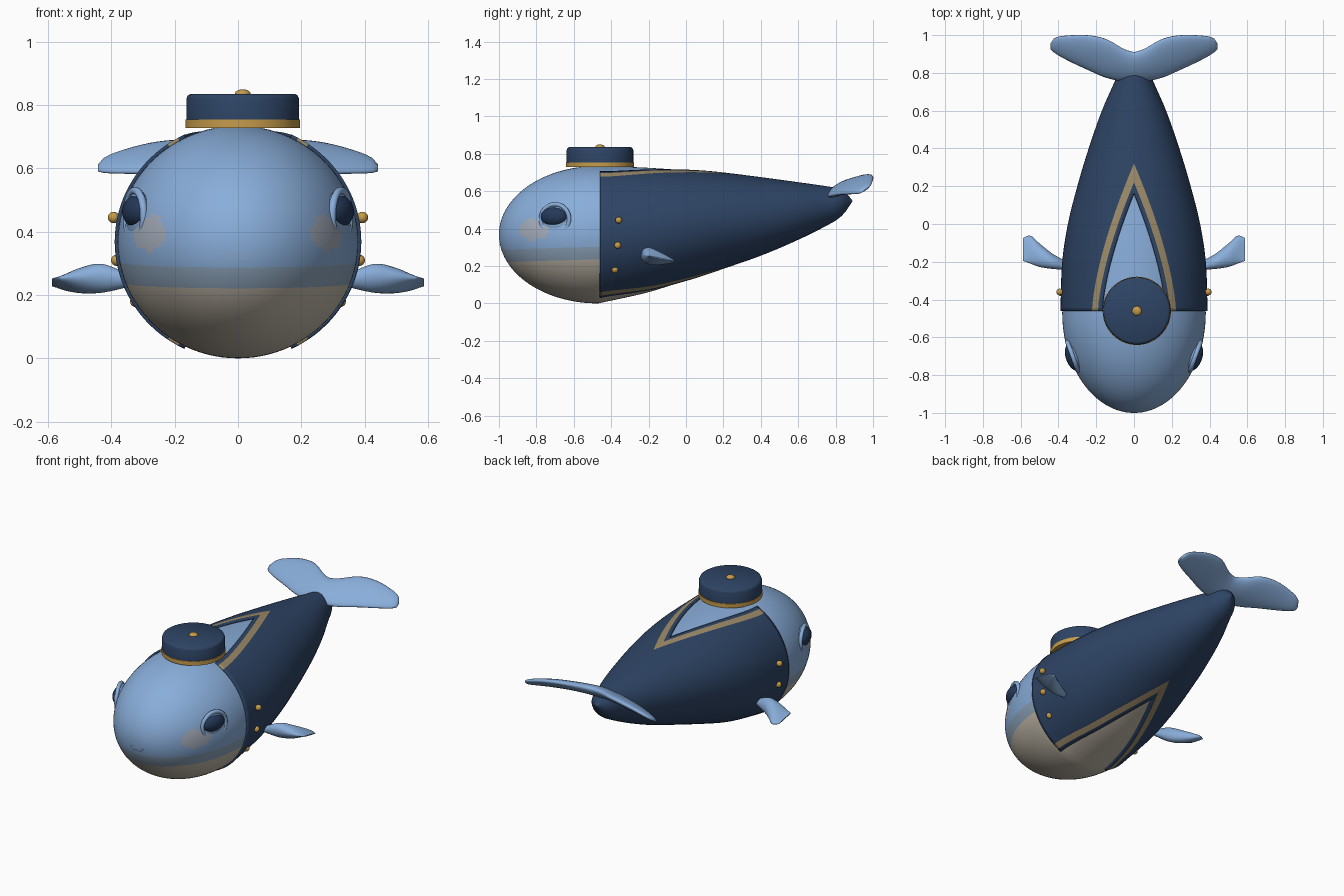
import bpy, bmesh
from math import sin, cos, asin, pi, sqrt, radians
from mathutils import Vector

cube = bpy.data.objects.get("Cube")
if cube:
    bpy.data.objects.remove(cube, do_unlink=True)


def material(name, rgb):
    m = bpy.data.materials.new(name)
    m.use_nodes = True
    m.diffuse_color = (*rgb, 1)
    m.node_tree.nodes["Principled BSDF"].inputs["Base Color"].default_value = (*rgb, 1)
    return m


BLUE = material("sky_blue", (.25, .42, .70))
BAND = material("grey_blue", (.26, .36, .48))
CREAM = material("cream", (.52, .47, .39))
BLUSH = material("blush", (.38, .42, .50))
NAVY = material("navy", (.027, .058, .13))
STRIPE = material("tan", (.34, .26, .14))
GOLD = material("gold", (.56, .33, .07))
EYE = material("eye_navy", (.018, .04, .10))


def finish(name, bm, mats, angle=40):
    bmesh.ops.recalc_face_normals(bm, faces=bm.faces)
    me = bpy.data.meshes.new(name)
    bm.to_mesh(me)
    bm.free()
    for m in mats:
        me.materials.append(m)
    ob = bpy.data.objects.new(name, me)
    bpy.context.collection.objects.link(ob)
    bpy.ops.object.select_all(action='DESELECT')
    ob.select_set(True)
    bpy.context.view_layer.objects.active = ob
    bpy.ops.object.shade_smooth_by_angle(angle=radians(angle))
    return ob


def interp(table, t):
    """Smooth curve through the rows of a table, keyed by the first column."""
    n = len(table)
    i = max(k for k in range(n - 1) if k == 0 or table[k][0] <= t)
    a, b = table[i], table[i + 1]
    p, q = table[max(i - 1, 0)], table[min(i + 2, n - 1)]
    h = b[0] - a[0]
    u = min(max((t - a[0]) / h, 0), 1)
    out = []
    for c in range(1, len(a)):
        ma = (b[c] - p[c]) / (b[0] - p[0]) * h
        mb = (q[c] - a[c]) / (q[0] - a[0]) * h
        out.append((2*u**3 - 3*u**2 + 1) * a[c] + (u**3 - 2*u**2 + u) * ma
                   + (3*u**2 - 2*u**3) * b[c] + (u**3 - u**2) * mb)
    return out


def skin(bm, rings, closed=True, caps=True):
    """Bridge rings of points; returns the faces with their column numbers."""
    rows = [[bm.verts.new(p) for p in r] for r in rings]
    n = len(rows[0])
    made = []
    for r, s in zip(rows, rows[1:]):
        for j in range(n if closed else n - 1):
            k = (j + 1) % n
            made.append((bm.faces.new((r[j], r[k], s[k], s[j])), j))
    if caps:
        bm.faces.new(rows[0])
        bm.faces.new(rows[-1])
    return made


# Body shape: y, half width, top, bottom
WIDEST, HEAD = -.47, .53
HULL = [(-.47, .38, .735, 0), (-.2, .37, .725, .06), (0, .34, .71, .125),
        (.2, .29, .69, .195), (.4, .23, .665, .265), (.6, .16, .638, .35),
        (.76, .09, .615, .43), (.84, .058, .60, .48), (.89, .002, .55, .546)]


def section(y):
    if y < WIDEST:
        s = sqrt(max(0, 1 - ((y - WIDEST) / HEAD) ** 2))
        return .38 * s, .3675, .3675 * s
    w, top, bottom = interp(HULL, y)
    return w, (top + bottom) / 2, (top - bottom) / 2


def hull_point(y, angle, grow=0):
    w, zc, h = section(y)
    return Vector(((w + grow) * sin(angle), y, zc + (h + grow) * cos(angle)))


# Body, with the belly colours split by two near-level cuts
bm = bmesh.new()
ys = [WIDEST - HEAD * cos(pi / 2 * i / 36) for i in range(1, 36)]
ys += [WIDEST + 1.17 * i / 36 for i in range(37)]
body_faces = skin(bm, [[hull_point(y, 2 * pi * j / 96) for j in range(96)] for y in ys])
tilt = Vector((0, -.03, 1))
cuts = [Vector((0, -1, z)) for z in (.22, .287)]
for co in cuts:
    bmesh.ops.bisect_plane(bm, geom=bm.verts[:] + bm.edges[:] + bm.faces[:],
                           plane_co=co, plane_no=tilt)
for f in bm.faces:
    c = f.calc_center_median()
    f.material_index = 2 - sum((c - co).dot(tilt) > 0 for co in cuts)
    cheek = Vector((abs(c.x) - .29, c.y + .82, (c.z - .395) * 1.6))
    if f.material_index == 0 and cheek.length < .09:
        f.material_index = 3
finish("body", bm, [BLUE, BAND, CREAM, BLUSH])

# Jacket, open in a pointed arch above and below, with a trim along each arch
FRONT = -.46
ARCHES = [(.17, .16), (.19, .22), (.222, .32)]


def arch_angle(y, arch):
    width, apex = arch
    t = min(1, (y - FRONT) / (apex - FRONT))
    return asin(width * (1 - t ** 1.5) / (section(y)[0] + .01))


ys = sorted([FRONT + (.89 - FRONT) * i / 70 for i in range(71)] + [a[1] for a in ARCHES])
bm = bmesh.new()
for side in (1, -1):
    rings = []
    for y in ys:
        edge = [arch_angle(y, a) for a in ARCHES]
        span = [edge[2] + (pi - 2 * edge[2]) * k / 32 for k in range(33)]
        angles = edge[:2] + span + [pi - edge[1], pi - edge[0]]
        grow = .01 * min(1, (.89 - y) * 10)
        rings.append([hull_point(y, side * a, grow) for a in angles])
    for f, col in skin(bm, rings, closed=False, caps=False):
        f.material_index = int(col in (1, len(rings[0]) - 3))
bmesh.ops.remove_doubles(bm, verts=bm.verts, dist=.0002)
jacket = finish("jacket", bm, [NAVY, STRIPE])
thick = jacket.modifiers.new("cloth", 'SOLIDIFY')
thick.thickness = .012
thick.offset = -1

# Tail fluke: x, leading edge, trailing edge, half thickness
FLUKE = [(0, .75, .91, .036), (.05, .753, .925, .034), (.15, .775, .98, .03),
         (.25, .818, 1, .027), (.35, .865, .998, .022), (.42, .905, .985, .016),
         (.443, .925, .955, .008)]
rings = []
for i in range(-24, 25):
    x = .443 * i / 24
    lead, trail, h = interp(FLUKE, abs(x))
    ring = []
    for j in range(24):
        a = 2 * pi * j / 24
        y = (lead + trail) / 2 - (trail - lead) / 2 * cos(a)
        ring.append((x, y, .575 + .5 * (y - .75) - .35 * x * x + h * sin(a)))
    rings.append(ring)
bm = bmesh.new()
skin(bm, rings)
finish("tail_fluke", bm, [BLUE], 60)

# Flippers: x, centre y, centre z, half chord, half height
FLIPPER = [(.34, -.225, .245, .018, .018), (.43, -.198, .253, .04, .045),
           (.5, -.165, .246, .062, .038), (.55, -.135, .24, .074, .02),
           (.588, -.135, .24, .06, .003)]
for side, label in ((1, "left"), (-1, "right")):
    rings = []
    for i in range(17):
        x = .34 + .248 * i / 16
        yc, zc, c, h = interp(FLIPPER, x)
        ring = []
        for j in range(24):
            a = 2 * pi * j / 24
            dy = c * cos(a)
            ring.append((side * x, yc + dy, zc - .2 * dy + h * sin(a)))
        rings.append(ring)
    bm = bmesh.new()
    skin(bm, rings)
    finish(label + "_flipper", bm, [BLUE], 60)


def ball(name, loc, size, mat, turn=0):
    bpy.ops.mesh.primitive_uv_sphere_add(segments=32, ring_count=16, location=loc,
                                         rotation=(0, 0, turn))
    ob = bpy.context.object
    ob.name, ob.scale = name, size
    ob.data.materials.append(mat)
    bpy.ops.object.shade_smooth()


# Eyes and jacket buttons on each side
for side, label in ((1, "left"), (-1, "right")):
    turn = -side * radians(20)
    ball(label + "_eye_socket", (side * .315, -.7, .45), (.03, .08, .08), BLUE, turn)
    ball(label + "_eye", (side * .319, -.705, .464), (.042, .076, .051), EYE, turn)
    bpy.ops.mesh.primitive_torus_add(major_radius=.08, minor_radius=.012, major_segments=48,
                                     location=(side * .325, -.7, .45),
                                     rotation=(0, pi / 2, turn))
    rim = bpy.context.object
    rim.name = label + "_eye_rim"
    rim.data.materials.append(BLUE)
    bpy.ops.object.shade_smooth()
    for n, (x, y, z) in enumerate([(.393, -.36, .445), (.383, -.365, .31), (.323, -.38, .18)]):
        ball(f"{label}_button_{n + 1}", (side * x, y, z), (.018,) * 3, GOLD)

# Mouth: two slim creases on the nose
for z, w in ((.33, .045), (.315, .03)):
    bpy.ops.mesh.primitive_cube_add(size=1, location=(0, -.993, z))
    lip = bpy.context.object
    lip.name, lip.scale = "mouth_crease", (w * 2, .008, .003)
    lip.data.materials.append(BAND)

# Round cap with a gold band and a top button
CAP = (.015, -.46)


def lathe(name, profile, mat):
    bm = bmesh.new()
    skin(bm, [[(CAP[0] + r * cos(2 * pi * j / 64), CAP[1] + r * sin(2 * pi * j / 64), z)
               for j in range(64)] for r, z in profile])
    finish(name, bm, [mat], 50)


lathe("cap_band", [(.181, .728), (.181, .754)], GOLD)
lathe("cap_crown", [(.178, .752), (.178, .82), (.174, .83), (.165, .836)], NAVY)
ball("cap_button", (*CAP, .836), (.025, .025, .014), GOLD)
